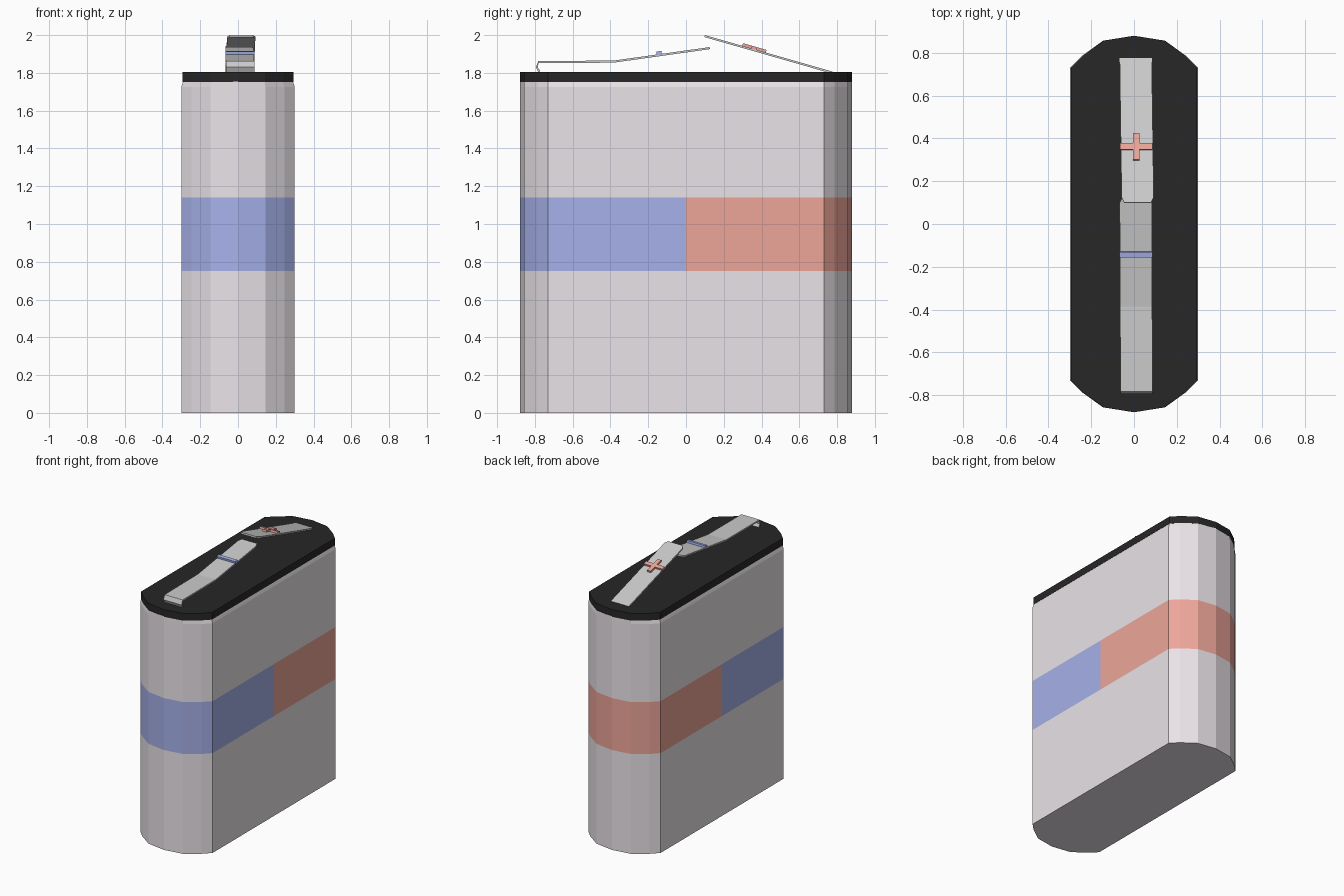
import bpy, bmesh
from mathutils import Vector

if "Cube" in bpy.data.objects:
    bpy.data.objects.remove(bpy.data.objects["Cube"])


def material(name, rgb):
    m = bpy.data.materials.new(name)
    m.diffuse_color = (*rgb, 1)
    m.use_nodes = True
    m.node_tree.nodes["Principled BSDF"].inputs["Base Color"].default_value = m.diffuse_color
    return m


CASE = material("case_pale", (0.82, 0.77, 0.81))
BLUE = material("blue", (0.38, 0.44, 0.82))
RED = material("red", (0.85, 0.38, 0.32))
BLACK = material("black", (0.02, 0.02, 0.02))
METAL = material("metal", (0.75, 0.75, 0.75))


def finish(name, bm, mats):
    bmesh.ops.recalc_face_normals(bm, faces=bm.faces[:])
    me = bpy.data.meshes.new(name)
    bm.to_mesh(me)
    bm.free()
    for m in mats:
        me.materials.append(m)
    ob = bpy.data.objects.new(name, me)
    bpy.context.collection.objects.link(ob)
    return ob


def loft(bm, rings):
    """Skin closed rings of equal length and cap both ends."""
    vs = [[bm.verts.new(p) for p in r] for r in rings]
    n = len(vs[0])
    for a, b in zip(vs, vs[1:]):
        for i in range(n):
            j = (i + 1) % n
            bm.faces.new((a[i], a[j], b[j], b[i]))
    bm.faces.new(vs[0][::-1])
    bm.faces.new(vs[-1])


# Faceted oval outline, mirrored from one quarter
quarter = [(0.3, 0), (0.3, 0.73), (0.245, 0.785), (0.145, 0.857), (0, 0.88)]
half = quarter + [(-x, y) for x, y in quarter[-2::-1]]
outline = half + [(x, -y) for x, y in half[-2:0:-1]]


def ring(z, sx=1.0):
    return [(x * sx, y, z) for x, y in outline]


# Case with a two-colour band
bm = bmesh.new()
loft(bm, [ring(0), ring(0.75), ring(1.14), ring(1.725), ring(1.755, 0.97)])
for f in bm.faces:
    c = f.calc_center_median()
    if 0.75 < c.z < 1.14:
        f.material_index = 1 if c.y < 0 else 2
finish("case", bm, [CASE, BLUE, RED])

# Black lid
bm = bmesh.new()
loft(bm, [ring(1.751, 0.98), ring(1.805, 0.98)])
finish("lid", bm, [BLACK])


def strip(name, path, thick=0.011):
    """Bent metal strip; path rows are (centre x, y, z, half width)."""
    bm = bmesh.new()
    pts = [Vector((0, p[1], p[2])) for p in path]
    rings = []
    for i, (cx, y, z, w) in enumerate(path):
        t = (pts[min(i + 1, len(pts) - 1)] - pts[max(i - 1, 0)]).normalized()
        n = Vector((0, -t.z, t.y))
        if path[-1][1] < path[0][1]:
            n = -n
        low = pts[i] - n * thick
        rings.append([(cx - w, y, z), (cx + w, y, z),
                      (cx + w, low.y, low.z), (cx - w, low.y, low.z)])
    loft(bm, rings)
    finish(name, bm, [METAL])


# Two contact strips with clipped tips
strip("front_contact", [(0.012, -0.782, 1.803, 0.075), (0.012, -0.795, 1.83, 0.075),
                        (0.012, -0.782, 1.863, 0.075), (0.010, -0.385, 1.865, 0.075),
                        (0.008, 0.10, 1.933, 0.075), (0.008, 0.125, 1.937, 0.062)])
strip("rear_contact", [(0.008, 0.775, 1.807, 0.075), (0.017, 0.125, 1.993, 0.075),
                       (0.017, 0.10, 2.0, 0.062)])


def mark(name, shape, y, z, slope, mat):
    """Raised flat symbol lying on a sloping strip."""
    bm = bmesh.new()
    t = Vector((0, 1, slope)).normalized()
    n = Vector((0, -t.z, t.y))
    base = Vector((0.01, y, z))
    loft(bm, [[base + Vector((u, 0, 0)) + t * v + n * h for u, v in shape]
              for h in (-0.005, 0.014)])
    finish(name, bm, [mat])


# Minus and plus symbols
mark("minus_mark", [(-0.077, -0.013), (0.077, -0.013), (0.077, 0.013), (-0.077, 0.013)],
     -0.142, 1.900, 0.14, BLUE)
a, w, v = 0.015, 0.076, 0.065
cross = [(-a, -v), (a, -v), (a, -a), (w, -a), (w, a), (a, a),
         (a, v), (-a, v), (-a, a), (-w, a), (-w, -a), (-a, -a)]
mark("plus_mark", cross, 0.36, 1.926, -0.286, RED)
